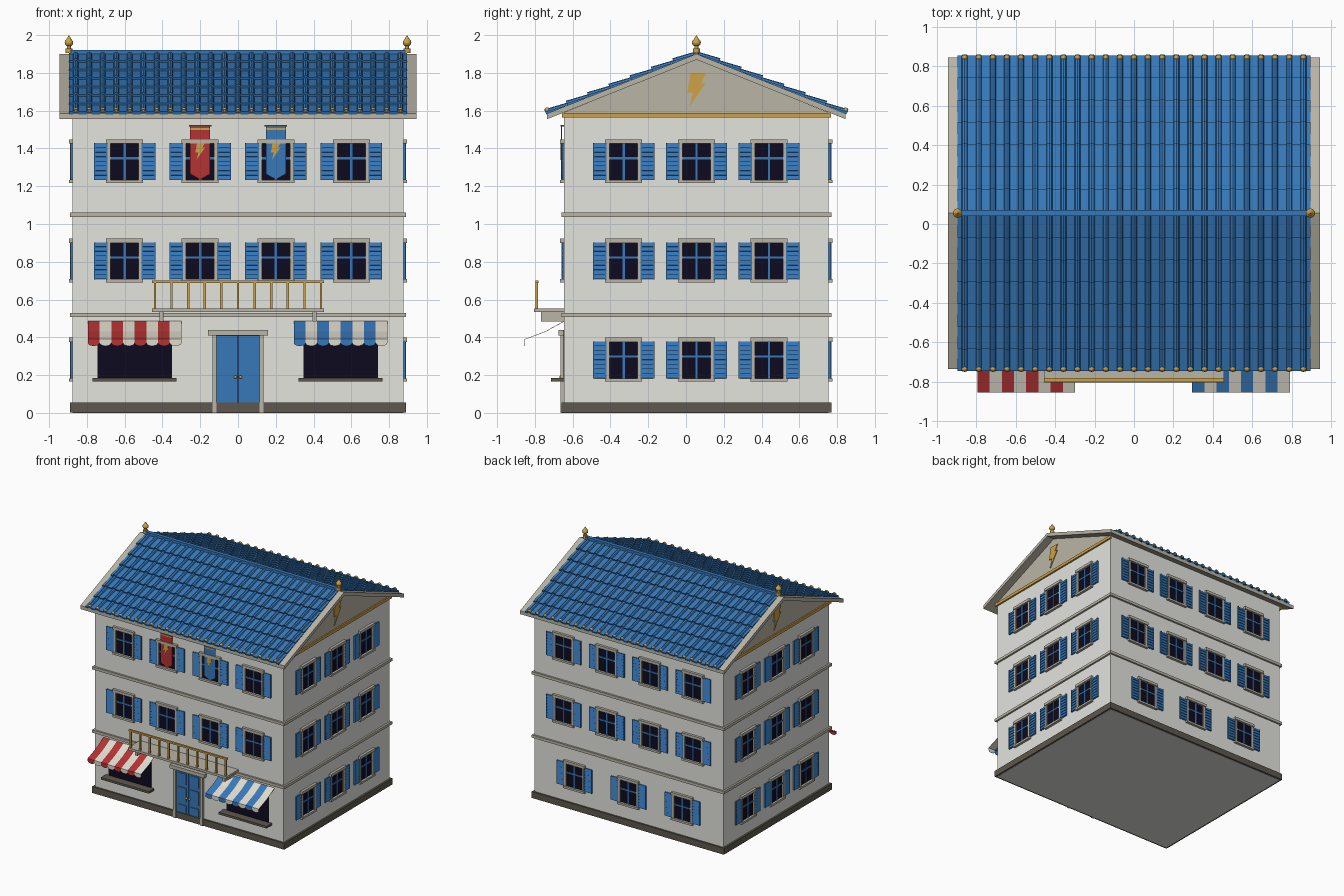
import bpy, bmesh
from math import sin, cos, pi, atan2, hypot, radians
from mathutils import Matrix, Vector

if "Cube" in bpy.data.objects:
    bpy.data.objects.remove(bpy.data.objects["Cube"])


def material(name, rgb):
    m = bpy.data.materials.new(name)
    m.use_nodes = True
    m.diffuse_color = (*rgb, 1)
    m.node_tree.nodes["Principled BSDF"].inputs["Base Color"].default_value = (*rgb, 1)
    return m


MATS = [material("plaster white", (.77, .78, .73)), material("stone trim", (.49, .46, .38)),
        material("blue", (.038, .19, .49)), material("dark glass", (.004, .003, .013)),
        material("gold", (.62, .36, .06)), material("dark stone", (.11, .098, .075)),
        material("red", (.47, .032, .032)), material("cream cloth", (.74, .71, .62))]
WALL, TRIM, BLUE, GLASS, GOLD, DARK, RED, CREAM = range(8)
MID = .055            # y of the ridge and house centre
HX, HY = .875, .70    # half sizes of the walls


def box(bm, lo, hi, mat, tilt=0):
    lo, hi = Vector(lo), Vector(hi)
    m = (Matrix.Translation((lo + hi) / 2) @ Matrix.Rotation(tilt, 4, 'X')
         @ Matrix.Diagonal((*(hi - lo), 1)))
    new = bmesh.ops.create_cube(bm, size=1, matrix=m)["verts"]
    for f in {f for v in new for f in v.link_faces}:
        f.material_index = mat


def plate(bm, pts, back, front, mat):
    """Extrude an outline in the x-z plane between two y depths."""
    a = [bm.verts.new((x, back, z)) for x, z in pts]
    b = [bm.verts.new((x, front, z)) for x, z in pts]
    faces = [bm.faces.new(a), bm.faces.new(b)]
    for i in range(len(pts)):
        j = (i + 1) % len(pts)
        faces.append(bm.faces.new((a[i], a[j], b[j], b[i])))
    for f in faces:
        f.material_index = mat


def ball(bm, centre, r, stretch=1):
    m = Matrix.Translation(centre) @ Matrix.Diagonal((1, 1, stretch, 1))
    new = bmesh.ops.create_uvsphere(bm, u_segments=10, v_segments=6, radius=r, matrix=m)["verts"]
    for f in {f for v in new for f in v.link_faces}:
        f.material_index, f.smooth = GOLD, True


def to_mesh(name, bm):
    bmesh.ops.recalc_face_normals(bm, faces=bm.faces)
    me = bpy.data.meshes.new(name)
    bm.to_mesh(me)
    bm.free()
    for m in MATS:
        me.materials.append(m)
    return me


def place(name, me, matrix=Matrix()):
    ob = bpy.data.objects.new(name, me)
    bpy.context.collection.objects.link(ob)
    ob.matrix_world = matrix
    return ob


def on_wall(turn, u=0, z=0):
    """Matrix for a wall: local x runs along it, local -y points outward."""
    depth = HX if turn % 2 else HY
    return (Matrix.Translation((0, MID, 0)) @ Matrix.Rotation(turn * pi / 2, 4, 'Z')
            @ Matrix.Translation((u, -depth, z)))


FRONT = on_wall(0)


def bolt(bm, cx, cz, size, back, front):
    shape = [(-.17, .5), (.28, .5), (.13, .19), (.27, .19), (-.21, -.5), (-.1, -.08), (-.27, -.08)]
    plate(bm, [(cx + x * size, cz + z * size) for x, z in shape], back, front, GOLD)


# Walls, plinth and floor bands
bm = bmesh.new()
box(bm, (-HX, MID - HY, 0), (HX, MID + HY, 1.59), WALL)
place("walls", to_mesh("walls", bm))
for name, z0, z1, mat in (("plinth", .002, .055, DARK), ("lower_band", .507, .53, TRIM),
                          ("upper_band", 1.037, 1.06, TRIM)):
    bm = bmesh.new()
    e = .015
    box(bm, (-HX - e, MID - HY - e, z0), (HX + e, MID + HY + e, z1), mat)
    place(name, to_mesh(name, bm))

# Gables with gold strip and bolt
bm = bmesh.new()
plate(bm, [(-HY, 1.575), (HY, 1.575), (HY, 1.59), (0, 1.872), (-HY, 1.59)], .05, -.003, TRIM)
box(bm, (-HY - .012, -.014, 1.563), (HY + .012, 0, 1.587), GOLD)
bolt(bm, 0, 1.71, .18, -.002, -.01)
gable = to_mesh("gable", bm)
place("gable_left", gable, on_wall(1))
place("gable_right", gable, on_wall(3))

# Roof slab
RUN, DROP, TOP = .79, .315, 1.90
bm = bmesh.new()
plate(bm, [(0, TOP), (RUN, TOP - DROP), (RUN, TOP - DROP - .03), (0, TOP - .03),
           (-RUN, TOP - DROP - .03), (-RUN, TOP - DROP)], -.945, .945, TRIM)
place("roof_slab", to_mesh("roof_slab", bm),
      Matrix.Translation((0, MID, 0)) @ Matrix.Rotation(pi / 2, 4, 'Z'))

# Roof tiles: rows of flat pans with round ribs, each row lapping the next
ROWS, COLS, TX = 7, 25, .895
length, slope = hypot(RUN, DROP), atan2(DROP, RUN)
pitch = 2 * TX / COLS
profile = []
for c in range(COLS):
    x0 = -TX + c * pitch
    profile.append((x0, 0))
    profile += [(x0 + pitch / 2 - .015 * cos(t * pi / 4), .013 * sin(t * pi / 4)) for t in range(5)]
profile.append((TX, 0))
bm = bmesh.new()
for side in (-1, 1):
    def at(x, s, n):
        return bm.verts.new((x, MID + side * (s * cos(slope) + n * sin(slope)),
                             TOP - s * sin(slope) + n * cos(slope)))
    for r in range(ROWS):
        s0, s1 = r * length / ROWS, (r + 1) * length / ROWS + .006
        rings = [[at(x, s, n + up) for x, n in profile]
                 for s, up in ((s0, .001), (s1, .013), (s1, -.002))]
        for a, b in zip(rings, rings[1:]):
            for i in range(len(profile) - 1):
                bm.faces.new((a[i], a[i + 1], b[i + 1], b[i])).material_index = BLUE
        for end in (0, -1):
            bm.faces.new([ring[end] for ring in rings]).material_index = BLUE
plate(bm, [(-TX, TOP), (TX, TOP), (TX, TOP + .022), (-TX, TOP + .022)], MID - .015, MID + .015, BLUE)
place("roof_tiles", to_mesh("roof_tiles", bm))

# Gold eave studs and ridge finials
bm = bmesh.new()
for c in range(COLS):
    for side in (-1, 1):
        ball(bm, (-TX + (c + .5) * pitch, MID + side * RUN, TOP - DROP + .018), .014)
place("eave_studs", to_mesh("eave_studs", bm))
bm = bmesh.new()
for r0, r1, z0, z1 in ((.018, .018, 1.905, 1.93), (.01, .01, 1.93, 1.945), (.02, 0, 1.968, 2.0)):
    new = bmesh.ops.create_cone(bm, cap_ends=True, segments=12, radius1=r0, radius2=r1, depth=z1 - z0,
                                matrix=Matrix.Translation((0, 0, (z0 + z1) / 2)))["verts"]
    for f in {f for v in new for f in v.link_faces}:
        f.material_index = GOLD
ball(bm, (0, 0, 1.96), .024, .85)
finial = to_mesh("finial", bm)
for name, x in (("finial_left", TX), ("finial_right", -TX)):
    place(name, finial, Matrix.Translation((x, MID, 0)))

# Shuttered window, shared by every wall
bm = bmesh.new()
box(bm, (-.08, -.003, -.1), (.08, .01, .1), GLASS)
box(bm, (-.006, -.008, -.1), (.006, 0, .1), BLUE)
box(bm, (-.078, -.008, .012), (.078, 0, .024), BLUE)
box(bm, (-.098, -.021, .095), (.098, 0, .118), TRIM)
box(bm, (-.098, -.021, -.114), (.098, 0, -.097), TRIM)
for s in (-1, 1):
    def strip(a, b, y, z0, z1, mat, tilt=0):
        box(bm, (min(a * s, b * s), -y, z0), (max(a * s, b * s), 0, z1), mat, tilt)
    strip(.074, .09, .014, -.1, .1, TRIM)
    strip(.09, .162, .005, -.098, .098, BLUE)
    for a in (.09, .154):
        strip(a, a + .008, .012, -.098, .098, BLUE)
    for i in range(8):
        z = -.086 + i * .0245
        box(bm, (s * .126 - .03, -.011, z - .011), (s * .126 + .03, -.006, z + .011), BLUE, radians(-14))
window = to_mesh("shuttered_window", bm)
four, three, sides = (-.6, -.2, .2, .6), (-.5, 0, .5), (-.385, 0, .385)
layout = {"front": (0, ((), four, four)), "left": (1, (sides,) * 3),
          "back": (2, (three, four, four)), "right": (3, (sides,) * 3)}
for wall, (turn, floors) in layout.items():
    for level, row in enumerate(floors):
        for i, u in enumerate(row):
            place(f"window_{wall}_{level + 1}_{i + 1}", window, on_wall(turn, u, .28 + level * .525))

# Double door with raised panels and knobs
bm = bmesh.new()
box(bm, (-.115, -.003, .03), (.115, 0, .41), GLASS)
for s in (-1, 1):
    box(bm, (s * .125 - .011, -.02, 0), (s * .125 + .011, 0, .41), TRIM)
    box(bm, (s * .058 - .056, -.009, .05), (s * .058 + .056, 0, .408), BLUE)
    for z0, z1 in ((.06, .125), (.155, .27), (.3, .39)):
        box(bm, (s * .058 - .038, -.015, z0), (s * .058 + .038, 0, z1), BLUE)
    ball(bm, (s * .014, -.016, .19), .009)
box(bm, (-.16, -.03, .41), (.16, 0, .44), TRIM)
place("front_door", to_mesh("front_door", bm), FRONT)

# Shop windows with striped, scalloped awnings
for name, cx, colour in (("right", -.547, RED), ("left", .543, BLUE)):
    bm = bmesh.new()
    box(bm, (-.197, -.004, .18), (.197, 0, .44), GLASS)
    box(bm, (-.222, -.07, .167), (.222, 0, .185), DARK)
    place("shop_window_" + name, to_mesh("shop_window", bm), on_wall(0, cx))
    bm = bmesh.new()
    w = .495 / 8
    for i in range(8):
        x0 = -.2475 + i * w
        mat = CREAM if i % 2 else colour
        curve = [(0, .487), (-.1, .432), (-.21, .39)]
        for (y0, z0), (y1, z1) in zip(curve, curve[1:]):
            f = bm.faces.new([bm.verts.new(p) for p in ((x0, y0, z0), (x0 + w, y0, z0),
                                                        (x0 + w, y1, z1), (x0, y1, z1))])
            f.material_index = mat
        edge = [(x0, .39)] + [(x0 + w / 2 - w / 2 * cos(t * pi / 6), .37 - .016 * sin(t * pi / 6))
                              for t in range(7)] + [(x0 + w, .39)]
        f = bm.faces.new([bm.verts.new((x, -.21, z)) for x, z in edge])
        f.material_index = mat
    bmesh.ops.remove_doubles(bm, verts=bm.verts, dist=.0005)
    awning = place("awning_" + name, to_mesh("awning", bm), on_wall(0, cx))
    awning.modifiers.new("thickness", 'SOLIDIFY').thickness = .003

# Balcony with brackets and gold railing
bm = bmesh.new()
box(bm, (-.456, -.16, .533), (.456, 0, .552), TRIM)
for s in (-1, 1):
    box(bm, (s * .405 - .011, -.123, .485), (s * .405 + .011, 0, .533), TRIM)
place("balcony", to_mesh("balcony", bm), FRONT)
bm = bmesh.new()
box(bm, (-.456, -.153, .688), (.456, -.137, .702), GOLD)
for i in range(11):
    x = -.44 + i * .088
    box(bm, (x - .006, -.151, .552), (x + .006, -.139, .69), GOLD)
place("balcony_railing", to_mesh("balcony_railing", bm), FRONT)

# Hanging banners
for name, cx, colour in (("right", -.2, RED), ("left", .2, BLUE)):
    bm = bmesh.new()
    plate(bm, [(-.053, 1.52), (.053, 1.52), (.053, 1.265), (0, 1.235), (-.053, 1.265)], -.012, -.016, colour)
    box(bm, (-.06, -.02, 1.515), (.06, 0, 1.524), DARK)
    box(bm, (-.053, -.018, 1.497), (.053, -.012, 1.507), GOLD)
    bolt(bm, 0, 1.387, .095, -.015, -.019)
    place("banner_" + name, to_mesh("banner", bm), on_wall(0, cx))
